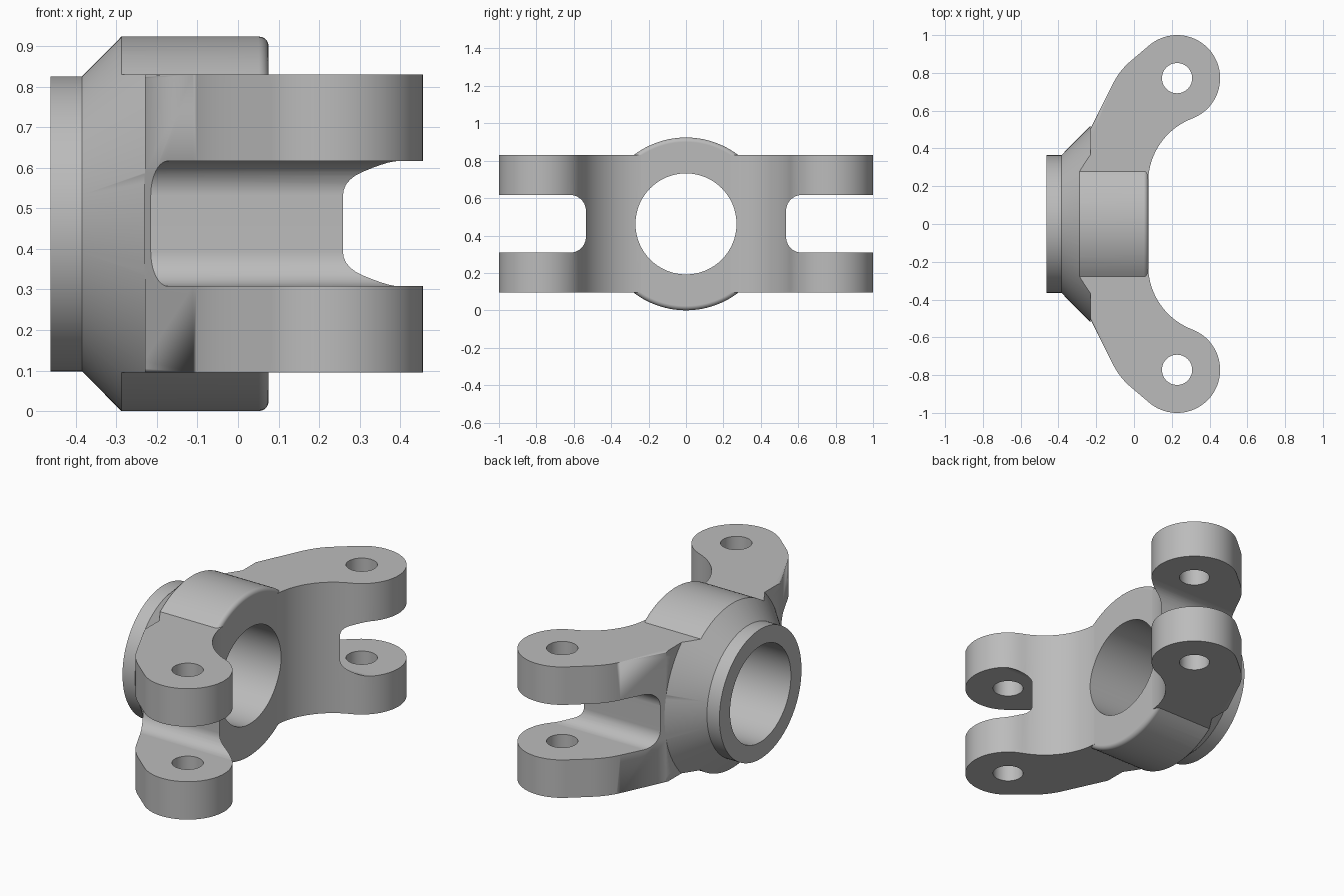
import bpy, bmesh
from math import sin, cos, pi, radians
from mathutils import Vector

if "Cube" in bpy.data.objects:
    bpy.data.objects.remove(bpy.data.objects["Cube"])

MID = 0.462                 # height of the hub axis
LOW, HIGH = 0.095, 0.83     # underside and top of the arms
EYE = Vector((0.228, 0.772))
EYE_R = 0.228

steel = bpy.data.materials.new("grey steel")
steel.use_nodes = True
steel.diffuse_color = (0.5, 0.5, 0.5, 1)
steel.node_tree.nodes["Principled BSDF"].inputs["Base Color"].default_value = (0.5, 0.5, 0.5, 1)


def finish(bm, name):
    bmesh.ops.recalc_face_normals(bm, faces=bm.faces)
    mesh = bpy.data.meshes.new(name)
    bm.to_mesh(mesh)
    bm.free()
    mesh.materials.append(steel)
    obj = bpy.data.objects.new(name, mesh)
    bpy.context.collection.objects.link(obj)
    return obj


def arc(c, r, start, end, n):
    angles = [radians(start + (end - start) * i / n) for i in range(n + 1)]
    return [(c[0] + r * cos(a), c[1] + r * sin(a)) for a in angles]


def bend(a, b, c, n=8):
    a, b, c = Vector(a), Vector(b), Vector(c)
    ts = [i / n for i in range(n + 1)]
    return [tuple(a * (1 - t) ** 2 + b * 2 * t * (1 - t) + c * t * t) for t in ts]


def prism(name, points, start, end, axis="z", fillet=0):
    """Extrude an outline: (x, y) along z, or (y, z) along x."""
    bm = bmesh.new()
    place = (lambda p, d: (p[0], p[1], d)) if axis == "z" else (lambda p, d: (d, p[0], p[1]))
    ends = [[bm.verts.new(place(p, d)) for p in points] for d in (start, end)]
    caps = [bm.faces.new(ring) for ring in ends]
    n = len(points)
    for i in range(n):
        j = (i + 1) % n
        bm.faces.new((ends[0][i], ends[0][j], ends[1][j], ends[1][i]))
    if fillet:
        rims = [e for cap in caps for e in cap.edges]
        bmesh.ops.bevel(bm, geom=rims, offset=fillet, segments=5, profile=0.5, affect="EDGES")
    return finish(bm, name)


def lathe(name, profile, closed=False, n=128):
    """Turn an (x, radius) profile about the hub axis."""
    bm = bmesh.new()
    rings = [[bm.verts.new((x, r * cos(2 * pi * i / n), MID + r * sin(2 * pi * i / n)))
              for i in range(n)] for x, r in profile]
    pairs = list(zip(rings, rings[1:]))
    if closed:
        pairs.append((rings[-1], rings[0]))
    else:
        bm.faces.new(rings[0])
        bm.faces.new(rings[-1])
    for a, b in pairs:
        for i in range(n):
            j = (i + 1) % n
            bm.faces.new((a[i], a[j], b[j], b[i]))
    return finish(bm, name)


def combine(target, other, operation):
    mod = target.modifiers.new(operation, "BOOLEAN")
    mod.operation, mod.object, mod.solver = operation, other, "EXACT"
    bpy.context.view_layer.objects.active = target
    bpy.ops.object.modifier_apply(modifier=mod.name)
    bpy.data.objects.remove(other)


# Both arms as one filleted plate: inner sweep, eye, bent outer edge, mirrored in y
half = arc((0.437, 0.22), 0.362, 180, 110.7, 20)
half += arc(EYE, EYE_R, -69.3, 130.4, 44)[1:]
half += bend((-0.015, 0.865), (-0.076, 0.814), (-0.112, 0.742))
half.append((-0.4, 0.165))
body = prism("steering_knuckle", half + [(x, -y) for x, y in reversed(half)], LOW, HIGH, fillet=0.024)

# Hub barrel with a rounded front rim, and the block that becomes the side flange
hub = lathe("hub", [(-0.4625, 0.462)] + arc((0.0515, 0.438), 0.024, 90, 0, 5))
flange = prism("flange", [(-0.42, -0.52), (-0.2305, -0.52), (-0.2305, 0.52), (-0.42, 0.52)],
               LOW + 0.002, HIGH - 0.002)
combine(body, flange, "UNION")
combine(body, hub, "UNION")

# Turn the back down to a cone and a collar, then bore the hub
combine(body, lathe("cone_cutter", [(-0.7, 0.364), (-0.385, 0.364), (-0.23, 0.52),
                                    (-0.23, 0.95), (-0.7, 0.95)], closed=True), "DIFFERENCE")
combine(body, lathe("bore_cutter", [(-0.7, 0.27), (0.3, 0.27)]), "DIFFERENCE")

# Fork slot and pin holes in each arm
for side in (1, -1):
    slot = [(1.2, 0.308)] + arc((0.62, 0.393), 0.085, 270, 180, 10)
    slot += arc((0.62, 0.532), 0.085, 180, 90, 10) + [(1.2, 0.617)]
    combine(body, prism("slot_cutter", [(side * y, z) for y, z in slot], -0.6, 0.7, "x"), "DIFFERENCE")
    pin = arc((EYE.x, side * EYE.y), 0.08, 0, 360, 48)[:-1]
    combine(body, prism("pin_cutter", pin, -0.2, 1.2), "DIFFERENCE")

# Smooth curved faces, keep the machined edges crisp
bpy.ops.object.select_all(action="DESELECT")
body.select_set(True)
bpy.context.view_layer.objects.active = body
bpy.ops.object.shade_smooth_by_angle(angle=radians(28))
weighted = body.modifiers.new("even shading", "WEIGHTED_NORMAL")
weighted.keep_sharp = True
